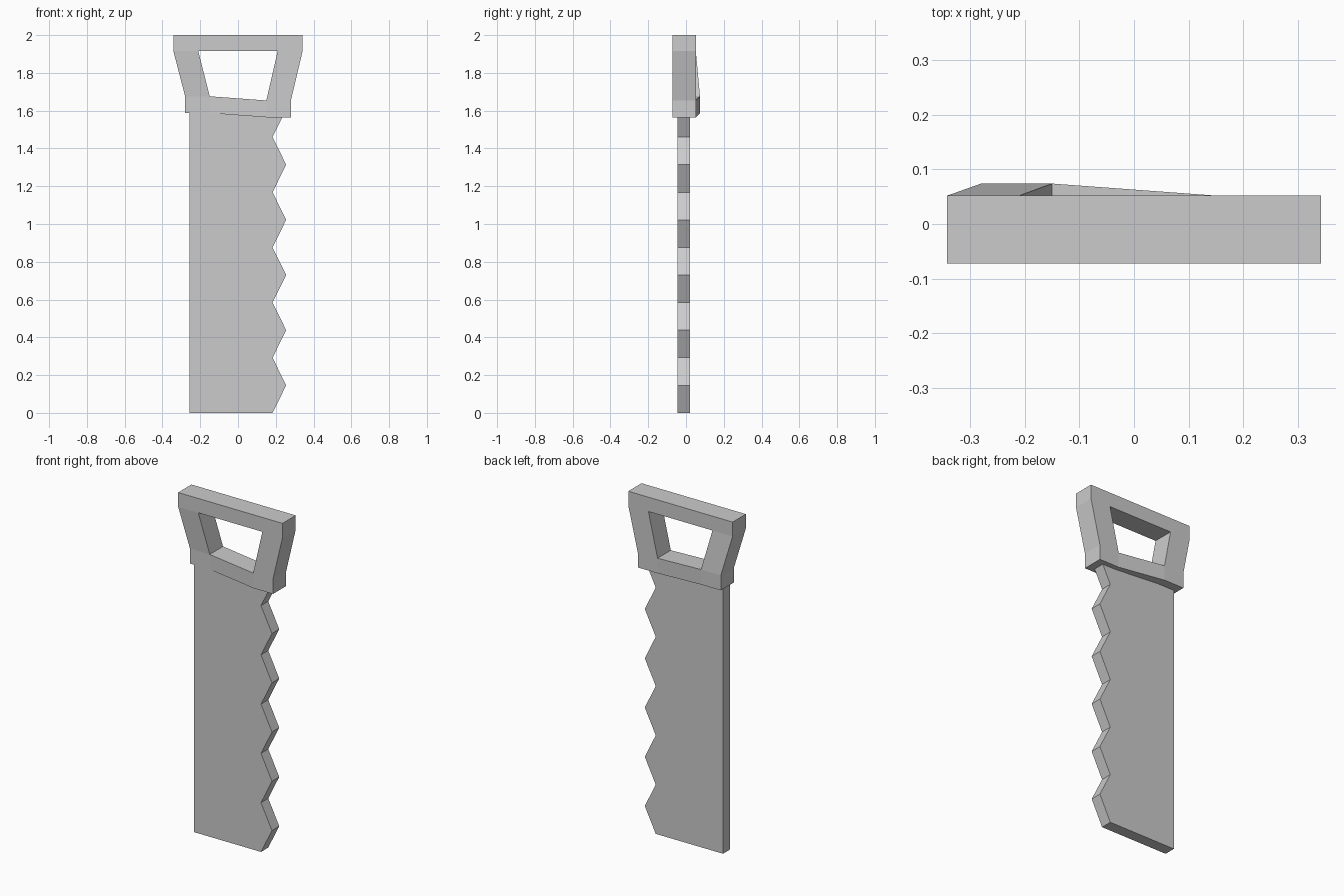
import bpy, bmesh
from mathutils import Vector

if "Cube" in bpy.data.objects:
    bpy.data.objects.remove(bpy.data.objects["Cube"])


def finish(bm, name, depth):
    """Extrude the flat front faces backwards and make an object."""
    res = bmesh.ops.extrude_face_region(bm, geom=bm.faces[:], use_keep_orig=True)
    moved = [g for g in res["geom"] if isinstance(g, bmesh.types.BMVert)]
    bmesh.ops.translate(bm, verts=moved, vec=(0, depth, 0))
    bmesh.ops.recalc_face_normals(bm, faces=bm.faces[:])
    mesh = bpy.data.meshes.new(name)
    bm.to_mesh(mesh)
    bm.free()
    obj = bpy.data.objects.new(name, mesh)
    bpy.context.collection.objects.link(obj)
    return obj


# Blade: straight back edge, zigzag teeth on the right
TOOTH = 0.146
teeth = [(0.255 if i % 2 else 0.183, i * TOOTH) for i in range(12)]
profile = teeth + [(-0.258, 11 * TOOTH), (-0.258, 0)]
bm = bmesh.new()
bm.faces.new([bm.verts.new((x, -0.046, z)) for x, z in profile])
finish(bm, "blade", 0.068)

# Handle: 4 x 4 grid of points without its centre cell
rows = [(2.0, 0.342, 0.21), (1.915, 0.342, 0.21),
        (1.654, 0.28, 0.15), (1.565, 0.28, 0.15)]
SKEW = Vector((0, 0.022, 0.022))  # lower left corner is pushed back and up
bm = bmesh.new()
grid = []
for r, (z, outer, inner) in enumerate(rows):
    line = []
    for c, x in enumerate((-outer, -inner, inner, outer)):
        p = Vector((x, -0.072, z))
        if r > 1 and c < 2:
            p += SKEW
        line.append(bm.verts.new(p))
    grid.append(line)
for r in range(3):
    for c in range(3):
        if (r, c) != (1, 1):
            bm.faces.new((grid[r][c], grid[r + 1][c],
                          grid[r + 1][c + 1], grid[r][c + 1]))
finish(bm, "handle", 0.124)
